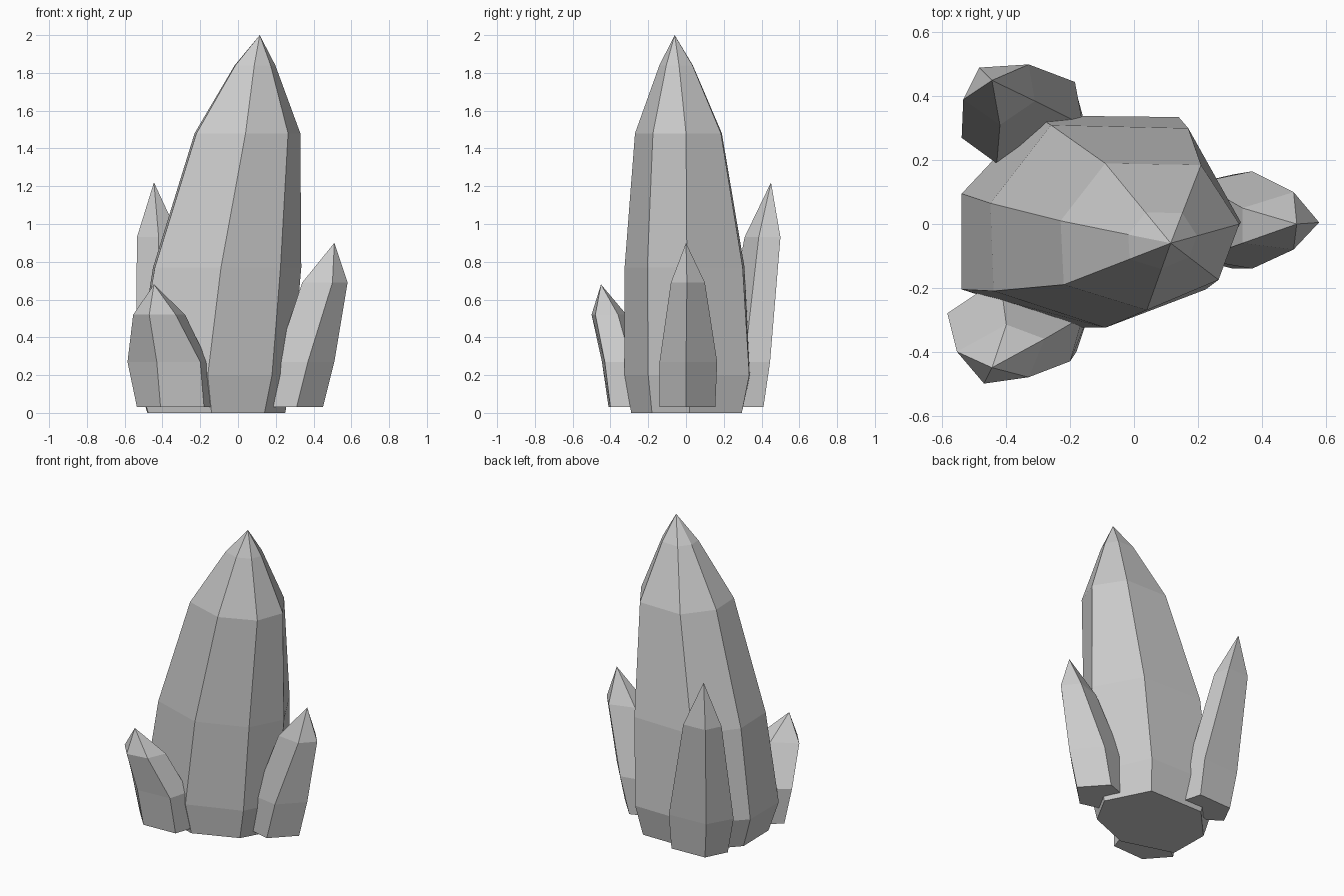
import bpy, bmesh


def crystal(name, rings, apex):
    """Faceted crystal: rings is a list of (z, [(x, y), ...]) from bottom to top."""
    bm = bmesh.new()
    loops = [[bm.verts.new((x, y, z)) for x, y in pts] for z, pts in rings]
    n = len(loops[0])
    bm.faces.new(loops[0])
    for low, high in zip(loops, loops[1:]):
        for i in range(n):
            j = (i + 1) % n
            bm.faces.new((low[i], low[j], high[j], high[i]))
    tip = bm.verts.new(apex)
    for i in range(n):
        bm.faces.new((loops[-1][i], loops[-1][(i + 1) % n], tip))
    bmesh.ops.recalc_face_normals(bm, faces=bm.faces)
    mesh = bpy.data.meshes.new(name)
    bm.to_mesh(mesh)
    bm.free()
    obj = bpy.data.objects.new(name, mesh)
    bpy.context.collection.objects.link(obj)


# Main seven-sided crystal; the upper ring is the shoulder shrunk toward the tip
tip = (0.115, -0.06, 2.0)
shoulder = [(-0.23, 0.01), (-0.22, -0.19), (0.04, -0.27), (0.265, -0.175),
            (0.33, 0.0), (0.21, 0.185), (-0.09, 0.19)]
upper = [(tip[0] + 0.385 * (x - tip[0]), tip[1] + 0.385 * (y - tip[1])) for x, y in shoulder]
crystal("main_crystal", [
    (0.0, [(-0.48, 0.08), (-0.475, -0.19), (-0.14, -0.29), (0.14, -0.18),
           (0.25, 0.02), (0.11, 0.295), (-0.28, 0.295)]),
    (0.2, [(-0.54, 0.095), (-0.54, -0.205), (-0.16, -0.325), (0.18, -0.2),
           (0.285, 0.01), (0.14, 0.335), (-0.31, 0.34)]),
    (0.77, [(-0.45, 0.065), (-0.44, -0.21), (-0.09, -0.325), (0.225, -0.205),
            (0.335, 0.005), (0.17, 0.30), (-0.26, 0.31)]),
    (1.48, shoulder),
    (1.84, upper),
], tip)

# Three five-sided side crystals
crystal("right_crystal", [
    (0.03, [(0.45, 0.0), (0.31, 0.155), (0.16, 0.1), (0.16, -0.1), (0.31, -0.14)]),
    (0.27, [(0.51, 0.0), (0.37, 0.165), (0.2, 0.13), (0.2, -0.11), (0.37, -0.14)]),
    (0.69, [(0.58, 0.005), (0.5, 0.1), (0.34, 0.05), (0.34, -0.06), (0.5, -0.08)]),
], (0.51, 0.0, 0.9))

crystal("front_left_crystal", [
    (0.03, [(-0.41, -0.41), (-0.535, -0.27), (-0.4, -0.17), (-0.14, -0.28), (-0.18, -0.4)]),
    (0.27, [(-0.43, -0.445), (-0.585, -0.28), (-0.42, -0.17), (-0.16, -0.29), (-0.2, -0.43)]),
    (0.52, [(-0.47, -0.5), (-0.555, -0.4), (-0.4, -0.315), (-0.28, -0.36), (-0.33, -0.48)]),
], (-0.445, -0.45, 0.68))

crystal("back_left_crystal", [
    (0.03, [(-0.49, 0.26), (-0.42, 0.4), (-0.18, 0.41), (-0.15, 0.3), (-0.4, 0.2)]),
    (0.27, [(-0.54, 0.27), (-0.45, 0.43), (-0.185, 0.445), (-0.16, 0.31), (-0.43, 0.19)]),
    (0.93, [(-0.535, 0.39), (-0.485, 0.49), (-0.33, 0.5), (-0.31, 0.385), (-0.42, 0.31)]),
], (-0.445, 0.45, 1.22))
